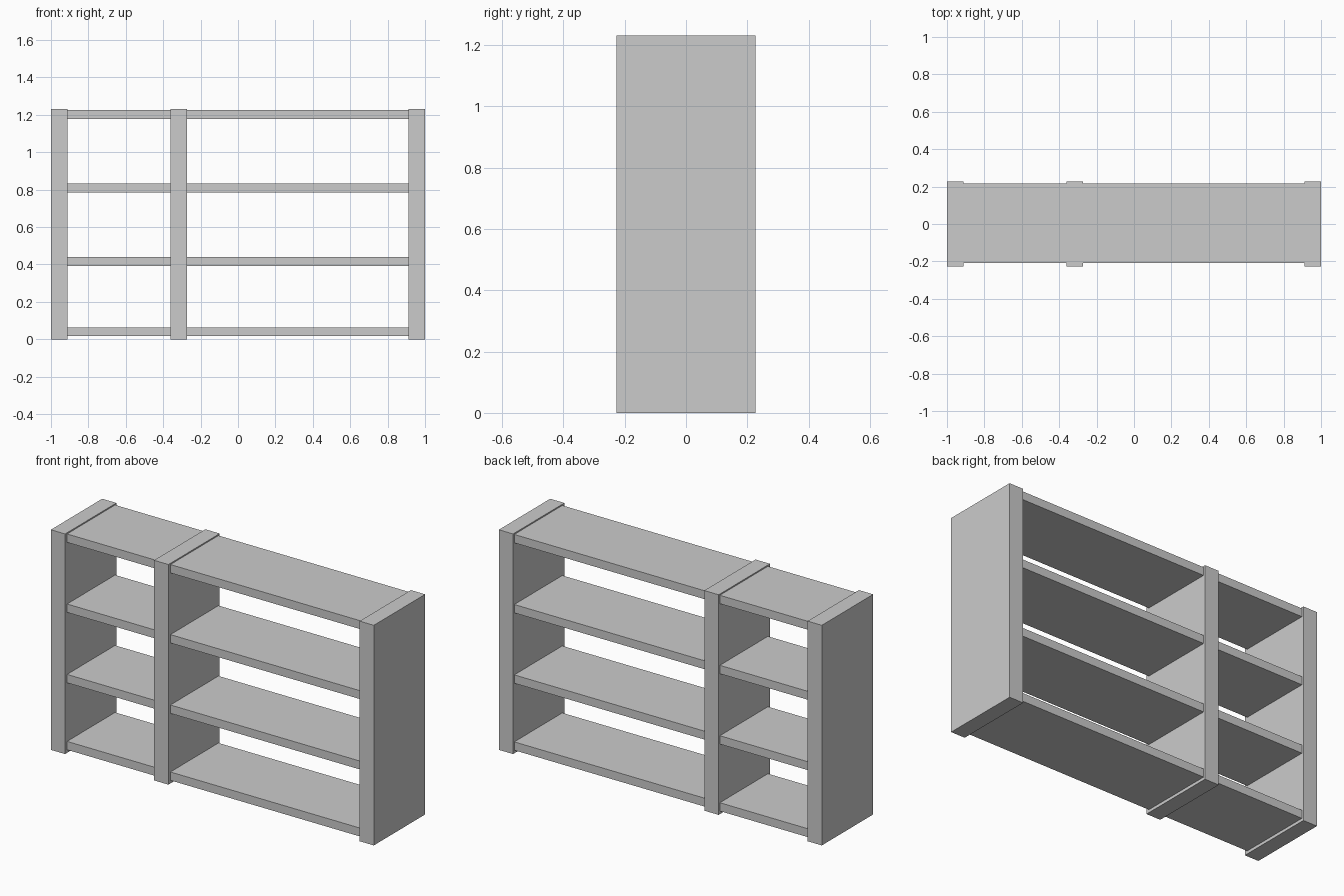
import bpy

if "Cube" in bpy.data.objects:
    bpy.data.objects.remove(bpy.data.objects["Cube"])


def box(name, x, y, z):
    """Axis-aligned box from (min, max) pairs."""
    bpy.ops.mesh.primitive_cube_add(
        size=1, location=[(a + b) / 2 for a, b in (x, y, z)])
    ob = bpy.context.object
    ob.name = name
    ob.scale = [b - a for a, b in (x, y, z)]
    bpy.ops.object.transform_apply(location=False, rotation=False, scale=True)
    return ob


# Upright panels: two ends and the off-centre divider
uprights = {
    "left_side_panel": (-1.0, -0.912),
    "divider_panel": (-0.361, -0.272),
    "right_side_panel": (0.912, 1.0),
}
for name, x in uprights.items():
    box(name, x, (-0.227, 0.227), (0, 1.232))

# Shelves: four levels in each of the two bays, slightly inset in depth
bays = {"narrow": (-0.912, -0.361), "wide": (-0.272, 0.912)}
shelf_thickness = 0.047
for level, z in enumerate((0.017, 0.392, 0.786, 1.178), 1):
    for bay, x in bays.items():
        box(f"{bay}_shelf_{level}", x, (-0.209, 0.216), (z, z + shelf_thickness))
